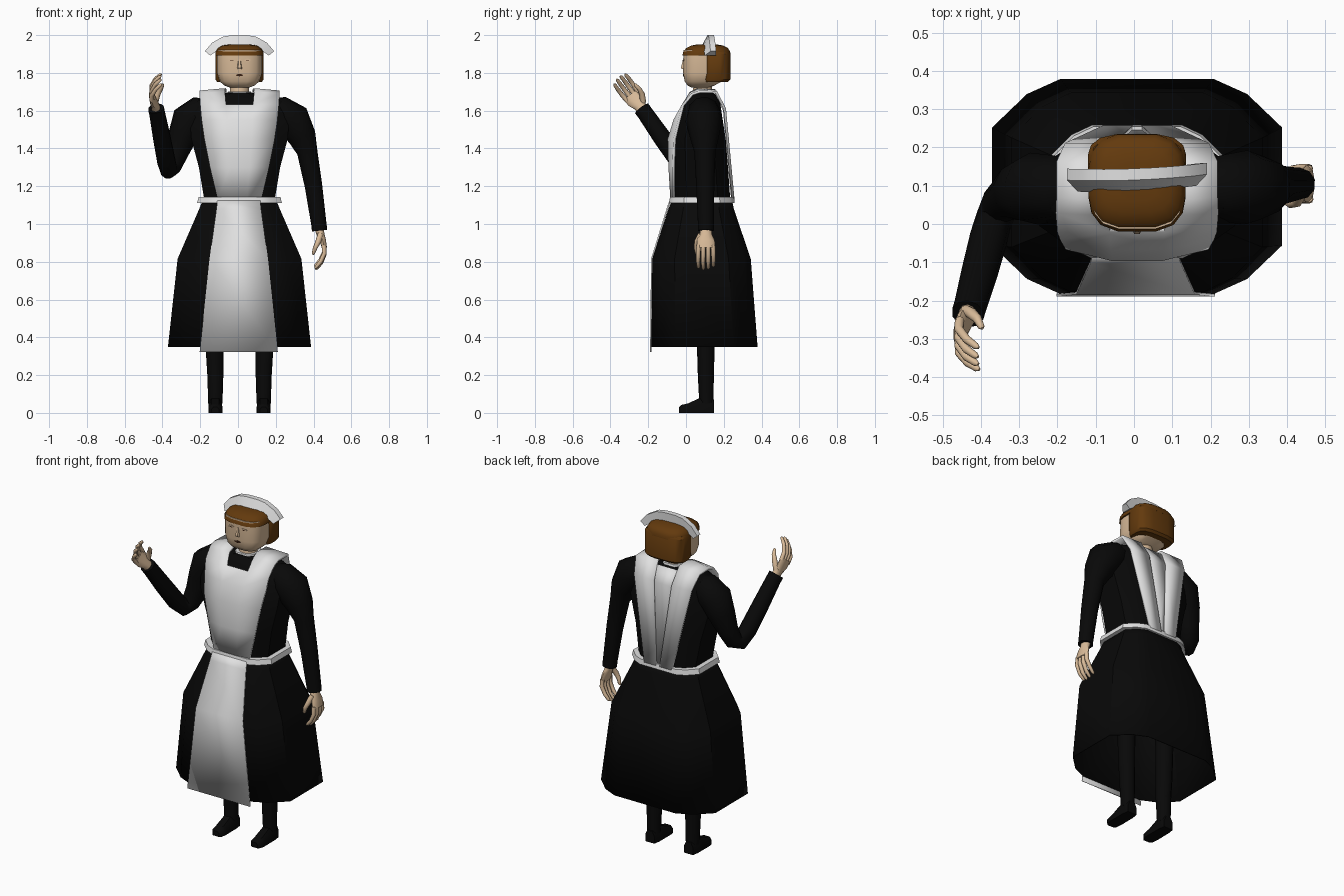
import bpy, bmesh, math
from mathutils import Vector, Matrix

if "Cube" in bpy.data.objects:
    bpy.data.objects.remove(bpy.data.objects["Cube"])

CX = 0.008  # body centre line


def material(name, r, g, b):
    m = bpy.data.materials.new(name)
    m.diffuse_color = (r, g, b, 1)
    m.use_nodes = True
    m.node_tree.nodes["Principled BSDF"].inputs["Base Color"].default_value = m.diffuse_color
    return m


BLACK = material("black cloth", 0.0025, 0.0025, 0.0025)
WHITE = material("white linen", 0.75, 0.75, 0.75)
SKIN = material("skin", 0.70, 0.50, 0.32)
HAIR = material("brown hair", 0.125, 0.042, 0.004)
DARK = material("dark brown", 0.04, 0.014, 0.006)


def finish(name, bm, mat, angle=35, thick=0):
    bmesh.ops.recalc_face_normals(bm, faces=bm.faces)
    me = bpy.data.meshes.new(name)
    bm.to_mesh(me)
    bm.free()
    ob = bpy.data.objects.new(name, me)
    bpy.context.collection.objects.link(ob)
    me.materials.append(mat)
    if thick:
        mod = ob.modifiers.new("thickness", 'SOLIDIFY')
        mod.thickness, mod.offset = thick, 0
    bpy.ops.object.select_all(action='DESELECT')
    ob.select_set(True)
    bpy.context.view_layer.objects.active = ob
    bpy.ops.object.shade_smooth_by_angle(angle=math.radians(angle))
    return ob


def loft(bm, rings, closed=True, caps=True):
    rows = [[bm.verts.new(p) for p in r] for r in rings]
    n = len(rows[0])
    for a, b in zip(rows, rows[1:]):
        for i in range(n if closed else n - 1):
            j = (i + 1) % n
            bm.faces.new((a[i], a[j], b[j], b[i]))
    if closed and caps:
        bm.faces.new(rows[0])
        bm.faces.new(rows[-1])


def outline(quarter):
    return (quarter + [(-x, y) for x, y in quarter[::-1]]
            + [(-x, -y) for x, y in quarter] + [(x, -y) for x, y in quarter[::-1]])


BOXY = outline([(1, .55), (.76, .86), (.53, 1)])
ROUND = outline([(1, .3), (.94, .62), (.75, .87), (.4, 1)])


def body(name, rows, mat, caps=True, thick=0, angle=35, shape=BOXY):
    """Stack of rounded outlines, rows are (z, half width, front y, back y)."""
    bm = bmesh.new()
    loft(bm, [[(CX + rx * u, (y0 + y1) / 2 + (y1 - y0) / 2 * v, z) for u, v in shape]
              for z, rx, y0, y1 in rows], caps=caps)
    return finish(name, bm, mat, angle, thick)


def tube(bm, pts, n=10, M=Matrix()):
    """Round limb through points (x, y, z, radius)."""
    P = [Vector(p[:3]) for p in pts]
    rings, u = [], None
    for i, p in enumerate(P):
        t = (P[min(i + 1, len(P) - 1)] - P[max(i - 1, 0)]).normalized()
        u = (u - t * u.dot(t)).normalized() if u else t.orthogonal().normalized()
        v = t.cross(u)
        r = pts[i][3]
        rings.append([M @ (p + r * (math.cos(a) * u + math.sin(a) * v))
                      for a in (2 * math.pi * k / n for k in range(n))])
    loft(bm, rings)


# Dress
body("skirt", [(1.13, .19, -.07, .24), (1.08, .21, -.09, .25), (.815, .325, -.175, .34),
               (.35, .376, -.18, .376)], BLACK, caps=False, thick=.006)
body("bodice", [(1.12, .185, -.06, .235), (1.3, .215, -.067, .222), (1.45, .255, -.068, .21),
                (1.58, .265, -.025, .19), (1.65, .225, 0, .18), (1.68, .15, .015, .165),
                (1.695, .065, .02, .14)], BLACK)
body("waistband", [(1.112, .224, -.09, .258), (1.142, .217, -.085, .254)], WHITE)

# Apron skirt panel
bm = bmesh.new()
loft(bm, [[(CX - .004 - w, y, z), (CX - .004 + w, y, z)] for z, y, w in
          [(1.13, -.082, .113), (1.08, -.099, .118), (.815, -.181, .155), (.322, -.186, .207)]],
     closed=False)
finish("apron_skirt", bm, WHITE, 35, .008)

# Apron bib with shoulder straps running down to the back of the waistband
bm = bmesh.new()
loft(bm, [[(CX + u * w, y + (e if abs(u) == 1 else 0), z) for u in (-1, -.34, .34, 1)]
          for z, y, w, e in [(1.13, -.076, .115, .01), (1.3, -.086, .155, .02),
                             (1.45, -.09, .185, .03), (1.55, -.06, .2, .025),
                             (1.63, -.015, .208, .01)]], closed=False)
for s in (-1, 1):
    loft(bm, [[(CX + s * a, y, z), (CX + s * b, y + d, z - d)] for y, z, a, b, d in
              [(-.015, 1.63, .34 * .208, .208, 0), (.025, 1.695, .078, .212, .008),
               (.06, 1.712, .075, .21, .012), (.15, 1.708, .07, .21, .01),
               (.205, 1.61, .06, .188, 0), (.25, 1.13, .012, .09, 0)]], closed=False)
bmesh.ops.remove_doubles(bm, verts=bm.verts, dist=.013)
finish("apron_bib_and_straps", bm, WHITE, 50, .014)
bm = bmesh.new()
loft(bm, [[(CX - w, y, z), (CX + w, y, z)] for y, z, w in
          [(.16, 1.685, .08), (.2, 1.6, .07), (.243, 1.13, .02)]], closed=False)
finish("apron_back_panel", bm, WHITE, 30, .008)

# Sleeves
bm = bmesh.new()
tube(bm, [(.14, .095, 1.61, .05), (.22, .095, 1.595, .085), (.29, .095, 1.55, .098),
          (.34, .098, 1.46, .077), (.367, .1, 1.38, .056), (.40, .102, 1.2, .048),
          (.428, .105, 1.0, .042), (.432, .105, .965, .042)])
finish("left_sleeve", bm, BLACK, 50)
bm = bmesh.new()
tube(bm, [(-.13, .095, 1.61, .05), (-.20, .095, 1.595, .085), (-.26, .092, 1.55, .095),
          (-.295, .085, 1.46, .078), (-.325, .07, 1.37, .06), (-.35, .05, 1.305, .052),
          (-.366, .012, 1.285, .048), (-.38, -.038, 1.335, .05), (-.403, -.125, 1.455, .048),
          (-.428, -.215, 1.585, .043), (-.434, -.235, 1.612, .043)])
finish("right_sleeve", bm, BLACK, 50)


# Hands: local axes are thumb side, palm side, finger direction
def hand(name, origin, W, L):
    W, L = Vector(W).normalized(), Vector(L).normalized()
    N = L.cross(W) if L.z > 0 else W.cross(L)
    N *= 1 if N.x * origin[0] < 0 else -1
    M = Matrix.Translation(origin) @ Matrix([W, N, L]).transposed().to_4x4()
    bm = bmesh.new()
    loft(bm, [[M @ Vector((a * math.cos(t), c + b * math.sin(t), l))
               for t in (k * math.pi / 5 for k in range(10))]
              for l, a, b, c in [(-.02, .029, .025, 0), (.02, .033, .022, 0),
                                 (.055, .047, .018, -.003), (.095, .049, .014, -.002)]])
    for k, w in enumerate((-.037, -.012, .013, .037)):
        g = (-.012, 0, .003, -.004)[k]
        tube(bm, [(w, -.003, .08, .0125), (w * 1.08, .006, .125 + g * .5, .012),
                  (w * 1.1, .036, .165 + g, .011), (w * 1.05, .066, .186 + g, .009),
                  (w * 1.05, .074, .19 + g, .004)], 8, M)
    tube(bm, [(.025, 0, .02, .016), (.047, .022, .055, .015), (.052, .046, .083, .012),
              (.048, .062, .108, .009), (.047, .066, .114, .004)], 8, M)
    finish(name, bm, SKIN, 50)


hand("left_hand", (.432, .105, .965), (0, -1, 0), (.26, 0, -1))
hand("right_hand", (-.434, -.235, 1.612), (0, .8, .6), (-.24, -.6, .8))

# Legs and shoes
for s, side in ((-1, "right"), (1, "left")):
    x = CX + s * .128
    bm = bmesh.new()
    tube(bm, [(x + s * .01, .105, .8, .055), (x + s * .004, .105, .33, .047),
              (x, .105, .2, .043), (x, .108, .05, .038)])
    finish(side + "_leg", bm, BLACK, 50)
    bm = bmesh.new()
    loft(bm, [[(x - w, y, 0), (x + w, y, 0), (x + w, y, h * .6), (x + w * .55, y, h),
               (x - w * .55, y, h), (x - w, y, h * .6)] for y, w, h in
              [(.148, .03, .07), (.11, .036, .085), (.065, .036, .075), (.01, .037, .05),
               (-.025, .033, .042), (-.038, .02, .03)]])
    finish(side + "_shoe", bm, BLACK, 40)

# Neck and collar
bm = bmesh.new()
tube(bm, [(CX, .085, 1.66, .053), (CX, .09, 1.76, .05)], 12)
finish("neck", bm, SKIN)
body("collar", [(1.682, .066, .018, .15), (1.702, .06, .025, .145)], WHITE)

# Head and hair
HEAD = CX + .004
body("head", [(1.722, .05, .03, .12), (1.733, .08, .008, .15), (1.755, .105, -.007, .19),
              (1.8, .119, -.015, .2), (1.92, .118, -.013, .2)], SKIN, angle=45, shape=ROUND)
body("hair_back", [(1.752, .118, .088, .222), (1.765, .127, .083, .235), (1.9, .128, .083, .235),
                   (1.912, .12, .083, .228)], HAIR, shape=ROUND)
body("hair_cap", [(1.893, .127, -.019, .2355), (1.912, .126, -.014, .234),
                  (1.932, .114, .002, .222), (1.945, .09, .03, .195), (1.951, .05, .06, .16)],
     HAIR, angle=60, shape=ROUND)

# Face: nose, eyelids and mouth
bm = bmesh.new()
loft(bm, [[(CX - w, -.008, z), (CX - w * .5, y, z), (CX + w * .5, y, z), (CX + w, -.008, z)]
          for z, w, y in [(1.872, .008, -.016), (1.83, .015, -.026), (1.82, .015, -.023)]])
finish("nose", bm, SKIN, 30)


def plate(name, x, z, w, h, y, back, mat):
    bm = bmesh.new()
    loft(bm, [[(CX + x + w * math.cos(a), yy, z + h * math.sin(a))
               for a in (k * math.pi / 4 for k in range(8))] for yy in (y, back)])
    finish(name, bm, mat)


for s, side in ((-1, "right"), (1, "left")):
    plate(side + "_eyelid", s * .042, 1.868, .018, .008, -.0165, -.008, SKIN)
    plate(side + "_eye", s * .042, 1.867, .009, .0025, -.018, -.012, DARK)
plate("mouth", 0, 1.788, .02, .006, -.017, -.01, DARK)

# Cap: an upright arched band across the head
bm = bmesh.new()
half = [(.155, 1.892, .183, 1.915), (.118, 1.918, .145, 1.96), (.07, 1.938, .085, 1.993),
        (.03, 1.944, .035, 2.0)]
arch = [(-a, b, -c, d) for a, b, c, d in half] + half[::-1]
rings = []
for bx, bz, tx, tz in arch:
    t = .05 * bx + .3 * bx * bx
    rings.append([(CX + bx, .085 + t, bz), (CX + bx, .143 + t, bz),
                  (CX + tx, .145 + t, tz), (CX + tx, .115 + t, tz)])
loft(bm, rings)
finish("cap_band", bm, WHITE, 30)
